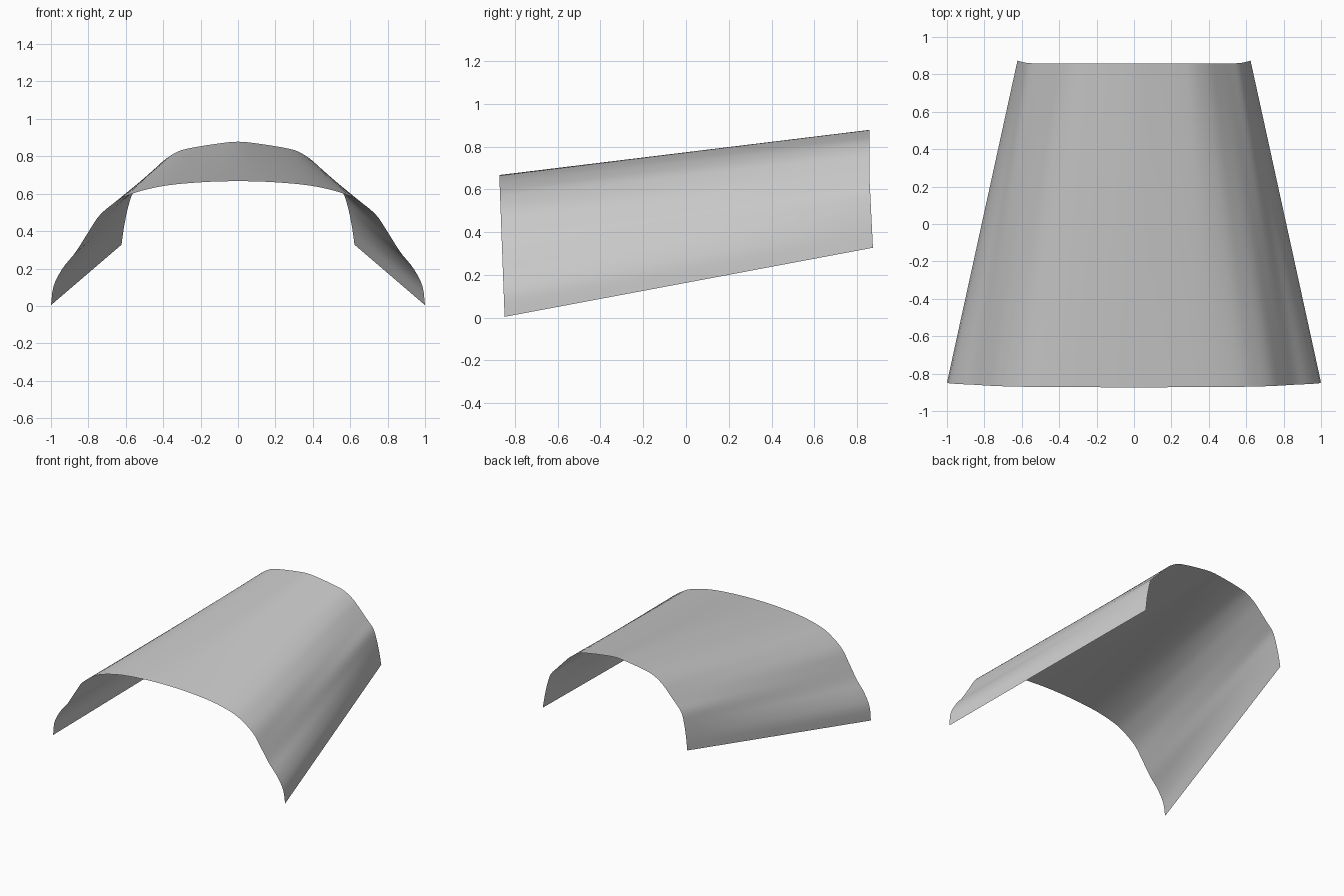
import bpy
from mathutils import Vector

if "Cube" in bpy.data.objects:
    bpy.data.objects.remove(bpy.data.objects["Cube"])

# Half profiles (x, z) from the crown down to the side edge
FRONT = [(0, .667), (.2, .661), (.4, .641), (.567, .6), (.66, .55), (.74, .485),
         (.80, .395), (.87, .285), (.935, .205), (.985, .11), (1, .004)]
BACK = [(0, .878), (.12, .866), (.25, .845), (.32, .826), (.39, .783), (.44, .735),
        (.51, .66), (.562, .602), (.587, .53), (.608, .43), (.623, .327)]
COLS, ROWS = 80, 12


def mirrored(half):
    return [Vector((-x, z)) for x, z in half[:0:-1]] + [Vector(p) for p in half]


def smooth_path(pts, n):
    """Catmull-Rom through the points, resampled at n+1 even steps of length."""
    ext = [2 * pts[0] - pts[1]] + pts + [2 * pts[-1] - pts[-2]]
    dense = []
    for a, b, c, d in zip(ext, ext[1:], ext[2:], ext[3:]):
        for k in range(16):
            t = k / 16
            dense.append(.5 * (2 * b + (c - a) * t + (2 * a - 5 * b + 4 * c - d) * t**2
                               + (3 * b - a - 3 * c + d) * t**3))
    dense.append(pts[-1])
    run = [0]
    for p, q in zip(dense, dense[1:]):
        run.append(run[-1] + (q - p).length)
    out, i = [], 0
    for k in range(n + 1):
        s = run[-1] * k / n
        while i < len(run) - 2 and run[i + 1] < s:
            i += 1
        out.append(dense[i].lerp(dense[i + 1], (s - run[i]) / (run[i + 1] - run[i])))
    return out


# End edges lean slightly along y towards the sides
front = [Vector((p.x, -.848 - .025 * p.y / .667, p.y))
         for p in smooth_path(mirrored(FRONT), COLS)]
back = [Vector((p.x, .858 + .016 * max(0, (.65 - p.y) / .323), p.y))
        for p in smooth_path(mirrored(BACK), COLS)]

# Curved cover sheet ruled between the two end edges
verts = [f.lerp(b, r / ROWS) for r in range(ROWS + 1) for f, b in zip(front, back)]
w = COLS + 1
faces = [(r * w + c, r * w + c + 1, (r + 1) * w + c + 1, (r + 1) * w + c)
         for r in range(ROWS) for c in range(COLS)]
mesh = bpy.data.meshes.new("curved_cover")
mesh.from_pydata(verts, [], faces)
mesh.shade_smooth()
cover = bpy.data.objects.new("curved_cover", mesh)
bpy.context.collection.objects.link(cover)
